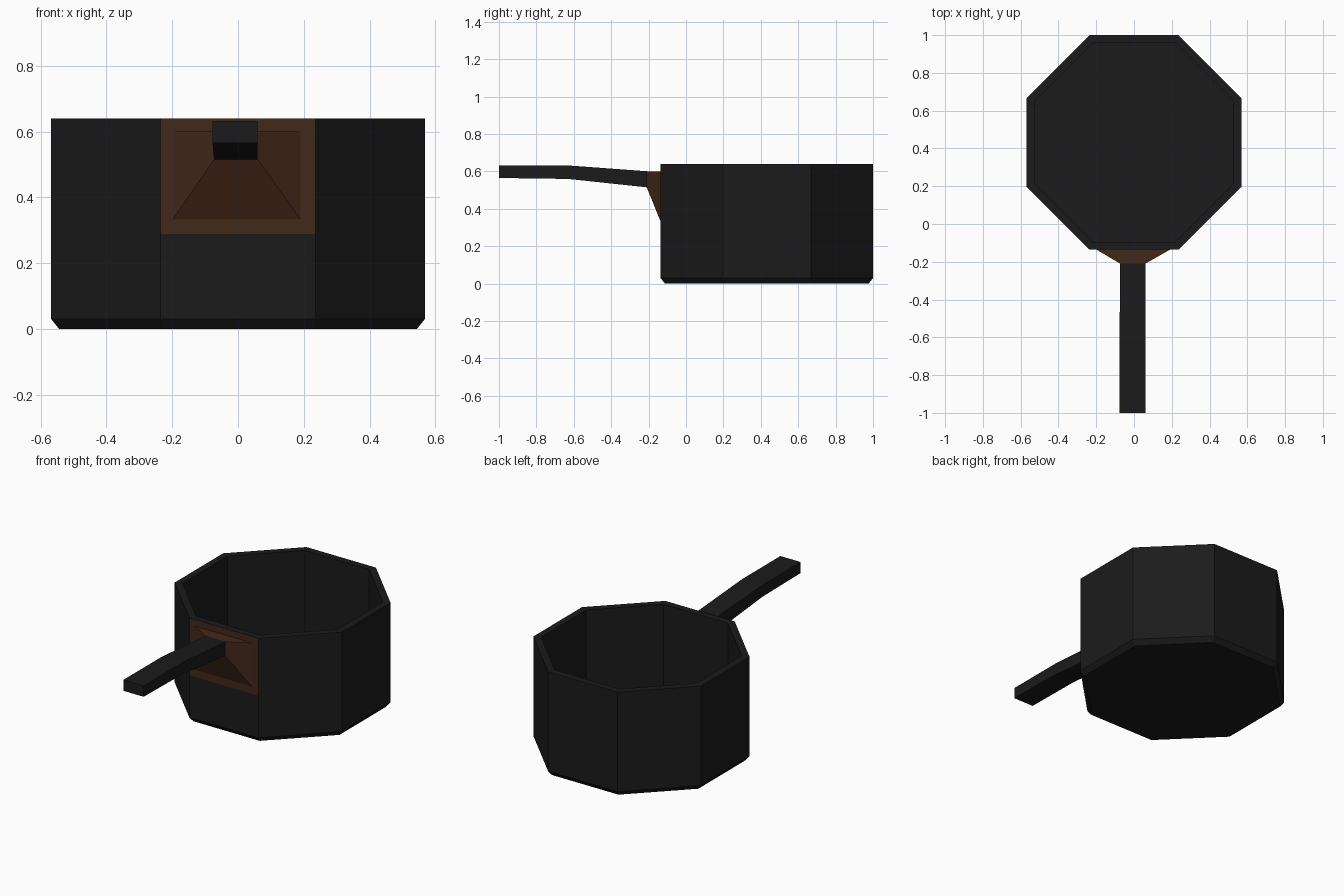
import bpy, bmesh
from math import pi, cos, sin

if "Cube" in bpy.data.objects:
    bpy.data.objects.remove(bpy.data.objects["Cube"])

CY = 0.432          # pot centre along y
FRONT = -0.137      # y of the flat front side


def material(name, rgb):
    m = bpy.data.materials.new(name)
    m.diffuse_color = (*rgb, 1)
    m.use_nodes = True
    m.node_tree.nodes["Principled BSDF"].inputs["Base Color"].default_value = m.diffuse_color
    return m


iron = material("dark_iron", (0.011, 0.011, 0.011))
wood = material("brown_wood", (0.055, 0.021, 0.010))


def loft(bm, rings, cap_start=True, cap_end=True):
    """Bridge consecutive rings of points with quads."""
    loops = [[bm.verts.new(p) for p in ring] for ring in rings]
    n = len(loops[0])
    for a, b in zip(loops, loops[1:]):
        for i in range(n):
            j = (i + 1) % n
            bm.faces.new((a[i], a[j], b[j], b[i]))
    if cap_start:
        bm.faces.new(loops[0][::-1])
    if cap_end:
        bm.faces.new(loops[-1])
    bmesh.ops.recalc_face_normals(bm, faces=bm.faces[:])


def finish(bm, name, *mats):
    me = bpy.data.meshes.new(name)
    bm.to_mesh(me)
    bm.free()
    for m in mats:
        me.materials.append(m)
    ob = bpy.data.objects.new(name, me)
    bpy.context.collection.objects.link(ob)
    return ob


def octagon(apothem, z):
    r = apothem / cos(pi / 8)
    return [(r * cos(pi / 8 + k * pi / 4), CY + r * sin(pi / 8 + k * pi / 4), z)
            for k in range(8)]


def rect(x0, x1, z0, z1, y):
    return [(x0, y, z0), (x1, y, z0), (x1, y, z1), (x0, y, z1)]


# Pot: chamfered base, straight walls, flat rim, hollow inside
bm = bmesh.new()
loft(bm, [octagon(a, z) for a, z in
          ((0.544, 0), (0.568, 0.03), (0.568, 0.64), (0.527, 0.64), (0.527, 0.035))])


# Brown panel on the upper part of the front wall
def on_front(f):
    c = f.calc_center_median()
    return c.y < FRONT + 0.01 and c.z > 0.1


front = [f for f in bm.faces if on_front(f)]
geom = front + [e for f in front for e in f.edges] + [v for f in front for v in f.verts]
bmesh.ops.bisect_plane(bm, geom=geom, plane_co=(0, 0, 0.288), plane_no=(0, 0, 1))
for f in bm.faces:
    if on_front(f) and f.calc_center_median().z > 0.4:
        f.material_index = 1
finish(bm, "pot", iron, wood)

# Tapered bracket between the panel and the handle
bm = bmesh.new()
loft(bm, [rect(-0.2, 0.192, 0.33, 0.6, FRONT + 0.002),
          rect(-0.073, 0.06, 0.515, 0.6, -0.21)])
finish(bm, "handle_bracket", wood)

# Bent handle
bm = bmesh.new()
loft(bm, [rect(-0.073, 0.06, 0.515, 0.601, -0.208),
          rect(-0.077, 0.06, 0.56, 0.632, -0.63),
          rect(-0.078, 0.06, 0.565, 0.632, -1.0)])
finish(bm, "handle", iron)
